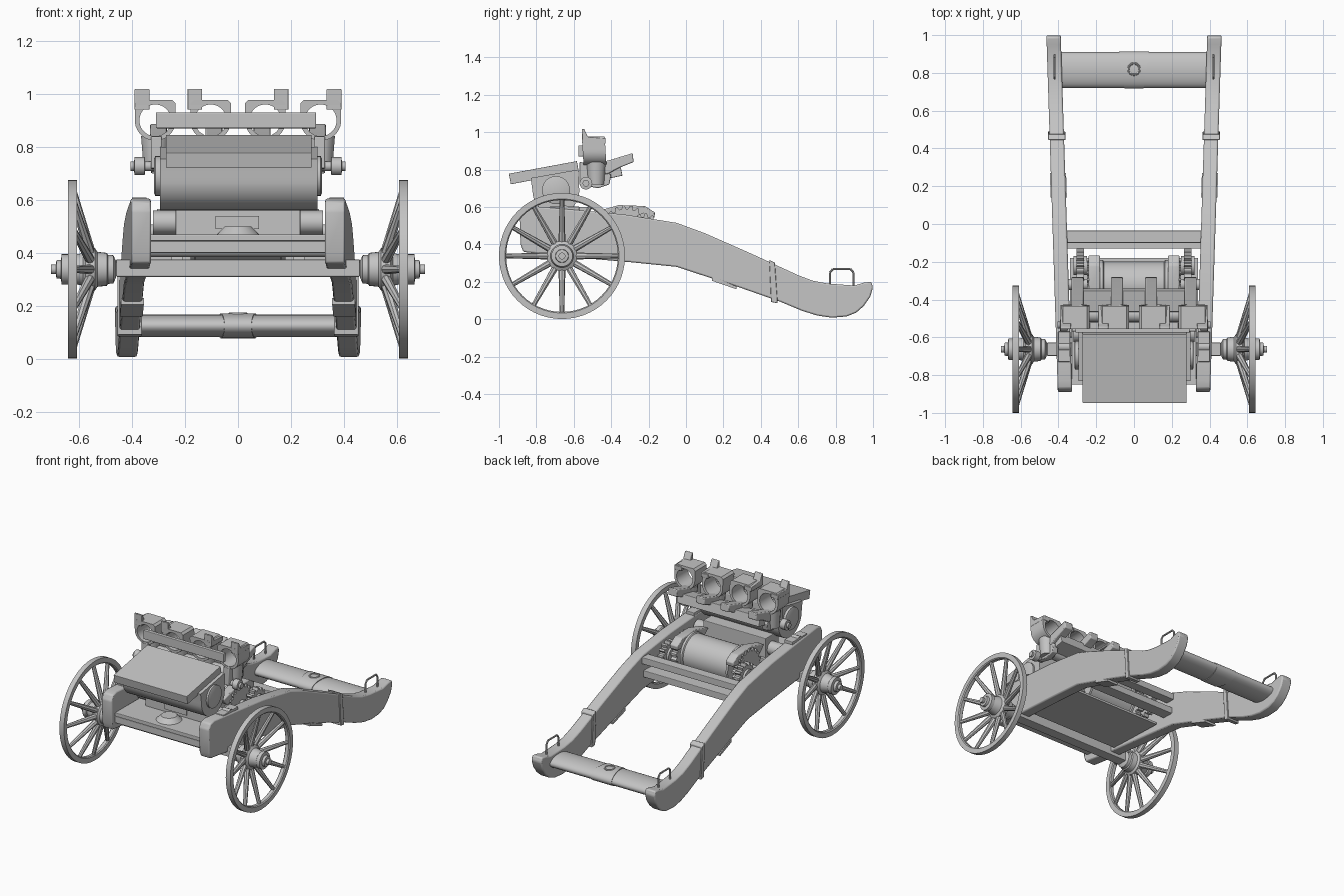
import bpy, bmesh, math
from mathutils import Vector, Matrix

if "Cube" in bpy.data.objects:
    bpy.data.objects.remove(bpy.data.objects["Cube"])

grey = bpy.data.materials.new("iron_grey")
grey.diffuse_color = (0.55, 0.55, 0.55, 1)
grey.use_nodes = True
grey.node_tree.nodes["Principled BSDF"].inputs["Base Color"].default_value = grey.diffuse_color


def finish(name, bm, smooth=True, bevel=0):
    bmesh.ops.recalc_face_normals(bm, faces=bm.faces)
    me = bpy.data.meshes.new(name)
    bm.to_mesh(me)
    bm.free()
    ob = bpy.data.objects.new(name, me)
    bpy.context.collection.objects.link(ob)
    me.materials.append(grey)
    if bevel:
        m = ob.modifiers.new("bevel", 'BEVEL')
        m.width, m.segments, m.limit_method = bevel, 2, 'ANGLE'
    if smooth:
        bpy.ops.object.select_all(action='DESELECT')
        bpy.context.view_layer.objects.active = ob
        ob.select_set(True)
        bpy.ops.object.shade_smooth_by_angle(angle=math.radians(35))
    return ob


def box(name, x0, x1, y0, y1, z0, z1, tilt=0, bevel=0.004):
    bm = bmesh.new()
    bmesh.ops.create_cube(bm, size=1)
    bmesh.ops.scale(bm, vec=(x1 - x0, y1 - y0, z1 - z0), verts=bm.verts)
    bmesh.ops.rotate(bm, matrix=Matrix.Rotation(math.radians(tilt), 3, 'X'), verts=bm.verts)
    bmesh.ops.translate(bm, vec=((x0 + x1) / 2, (y0 + y1) / 2, (z0 + z1) / 2), verts=bm.verts)
    return finish(name, bm, False, bevel)


def prism(name, pts, x0, x1, shear=None, bevel=0.0):
    """Extrude a (y, z) profile along x; shear gives an x offset per y."""
    bm = bmesh.new()
    off = shear or (lambda y: 0)
    a, b = [[bm.verts.new((x + off(y), y, z)) for y, z in pts] for x in (x0, x1)]
    bm.faces.new(a)
    bm.faces.new(b[::-1])
    for i in range(len(pts)):
        j = (i + 1) % len(pts)
        bm.faces.new((a[i], a[j], b[j], b[i]))
    return finish(name, bm, True, bevel)


def lathe(name, prof, y, z, side=1, n=28):
    """Revolve (x, radius) pairs about an axis along x."""
    bm = bmesh.new()
    rings = [[bm.verts.new((side * x, y + r * math.cos(k * math.tau / n), z + r * math.sin(k * math.tau / n)))
              for k in range(n)] for x, r in prof]
    for a, b in zip(rings, rings[1:]):
        for i in range(n):
            bm.faces.new((a[i], a[(i + 1) % n], b[(i + 1) % n], b[i]))
    bm.faces.new(rings[0])
    bm.faces.new(rings[-1])
    return finish(name, bm)


def rod(name, p, q, r0, r1=None, n=10):
    p, q = Vector(p), Vector(q)
    bm = bmesh.new()
    m = Matrix.Translation((p + q) / 2) @ (q - p).to_track_quat('Z', 'Y').to_matrix().to_4x4()
    bmesh.ops.create_cone(bm, cap_ends=True, segments=n, radius1=r0, radius2=r1 or r0,
                          depth=(q - p).length, matrix=m)
    return finish(name, bm)


def loop_ring(name, loops):
    """Closed band of quads through equal-length vertex loops."""
    bm = bmesh.new()
    rs = [[bm.verts.new(p) for p in lp] for lp in loops]
    for a, b in zip(rs, rs[1:] + rs[:1]):
        for i in range(len(a)):
            j = (i + 1) % len(a)
            bm.faces.new((a[i], a[j], b[j], b[i]))
    return finish(name, bm)


def circle(x, r, y, z, n=56):
    return [(x, y + r * math.cos(k * math.tau / n), z + r * math.sin(k * math.tau / n)) for k in range(n)]


# Curved side beams, splayed outward to the rear
cheek = [(-.89, .56), (-.87, .595), (-.83, .605), (-.6, .585), (-.33, .56), (-.05, .515), (.1, .46),
         (.35, .35), (.6, .235), (.68, .205), (.76, .19), (.9, .18), (.95, .195), (.99, .2), (1, .17),
         (.985, .12), (.95, .07), (.91, .035), (.86, .015), (.78, .008), (.7, .02), (.62, .045),
         (.5, .095), (.3, .165), (-.05, .28), (-.3, .305), (-.65, .335), (-.87, .36), (-.885, .4)]
AY, AZ, SPOKES = -.663, .338, 12
for s in (-1, 1):
    def splay(y):
        return s * (.365 + (y + .9) * .032)

    prism("side_beam", cheek, -.038, .038, splay, .008)
    # Strap around the beam, small foot block and lift handle
    prism("beam_strap", [(.445, .317), (.475, .303), (.49, .085), (.455, .092)], -.046, .046, splay, .003)
    prism("under_bracket", [(.14, .23), (.27, .175), (.27, .16), (.14, .205)], -.043, .043, splay)
    hx = splay(.83)
    hp = [(.77, .18), (.77, .25), (.785, .268), (.88, .268), (.895, .25), (.895, .18)]
    for a, b in zip(hp, hp[1:]):
        rod("lift_handle", (hx, *a), (hx, *b), .006, n=8)
    # Cap over the axle seat
    box("axle_cap", s * .37 - .032, s * .37 + .032, -.73, -.57, .575, .602)
    lathe("cap_bolt", [(.345, .025), (.40, .025)], -.65, .585, s, 14)
    # Wheel rim, tapering spokes and turned hub
    loop_ring("wheel_rim", [circle(s * x, r, AY, AZ) for x, r in
              ((.608, .337), (.642, .337), (.642, .305), (.636, .299), (.614, .299), (.608, .305))])
    for k in range(SPOKES):
        c, d = math.sin(k * math.tau / SPOKES), math.cos(k * math.tau / SPOKES)
        rod("spoke", (s * .555, AY + .06 * c, AZ + .06 * d), (s * .625, AY + .31 * c, AZ + .31 * d),
            .019, .012, 8)
    lathe("hub", [(.46, .03), (.47, .053), (.49, .055), (.495, .062), (.53, .066), (.54, .08), (.575, .08),
                  (.585, .062), (.635, .05), (.64, .057), (.665, .057), (.668, .036), (.685, .034),
                  (.687, .018), (.705, .018)], AY, AZ, s)

# Axle beam and cross timbers
box("axle_beam", -.46, .46, AY - .035, AY + .035, .31, .375)
box("front_crossbar", -.33, .33, -.85, -.79, .4, .445)
box("platform", -.33, .33, -.85, -.5, .445, .47)
box("floor_panel", -.34, .34, -.6, -.18, .338, .355, tilt=-2)
lathe("front_roller", [(-.33, .025), (.33, .025)], -.76, .41)
box("rear_upper_bar", -.365, .365, -.1, -.035, .455, .5)
box("rear_lower_bar", -.365, .365, -.13, -.05, .36, .405)
bm = bmesh.new()
bmesh.ops.create_cone(bm, cap_ends=True, segments=24, radius1=.08, radius2=.05, depth=.03,
                      matrix=Matrix.Translation((0, -.74, .485)))
finish("platform_boss", bm)
box("support_block", -.235, .235, -.66, -.52, .465, .6)
box("block_pocket_plate", -.085, .08, -.668, -.658, .49, .54, bevel=0)

# Rear roller with a close-fitting eye plate
def oval(a, b):
    return [(.815 + a * math.cos(k * math.tau / 28), .125 + b * math.sin(k * math.tau / 28)) for k in range(28)]


prism("rear_roller", oval(.095, .042), -.4, .4)
plate = prism("eye_plate", oval(.098, .047), -.065, .065)
for v in plate.data.vertices:
    v.co.x *= 1 + (v.co.y - .815) * 2.2
bpy.ops.mesh.primitive_torus_add(major_radius=.03, minor_radius=.006, major_segments=20,
                                 minor_segments=8, location=(0, .82, .17))
eye = bpy.context.object
eye.name = "towing_eye"
eye.data.materials.append(grey)

# Winding drum, toothed wheels and their arms
DY, DZ = -.32, .478
lathe("drum", [(-.18, .13), (-.165, .13), (-.16, .122), (.16, .122), (.165, .13), (.18, .13)], DY, DZ, n=40)
lathe("drum_shaft", [(-.36, .03), (.36, .03)], DY, DZ)
for s in (-1, 1):
    for x, y, z, r, n in ((.23, DY, DZ, .13, 20), (.285, -.22, .475, .09, 14)):
        teeth = []
        for k in range(n):
            for f, q in ((0, r - .018), (.2, r), (.5, r), (.7, r - .018)):
                a = (k + f) * math.tau / n
                teeth.append((y + q * math.cos(a), z + q * math.sin(a)))
        prism("gear", teeth, s * x - .02, s * x + .02)
    lathe("gear_boss", [(.25, .05), (.32, .05)], -.22, .475, s)
    prism("drum_arm", [(-.5, .57), (-.36, .61), (-.22, .605), (-.165, .57), (-.17, .54), (-.45, .52)],
          s * .21 - .03, s * .21 + .03, None, .006)
    lathe("support_lug", [(.235, .045), (.32, .045)], -.58, .515, s, 16)

# Round-bottomed housing under a sloping lid
arc = [(-.695 + .125 * math.cos(a), .685 + .125 * math.sin(a))
       for a in [-math.pi * k / 18 for k in range(19)]]
prism("housing", [(-.83, .755), (-.575, .8)] + arc, -.295, .3)
box("lid", -.272, .278, -.945, -.575, .755, .812, tilt=10.5, bevel=.002)
for s in (-1, 1):
    lathe("housing_disc", [(.29, .075), (.312, .075), (.316, .065)], -.695, .69, s)
    # Upright bracket and trunnion
    prism("side_bracket", [(-.57, .72), (-.57, .84), (-.45, .83), (-.4, .77), (-.41, .72), (-.47, .7)],
          s * .308 - .02, s * .308 + .02, None, .004)
    lathe("trunnion", [(.3, .018), (.35, .018), (.352, .034), (.39, .034), (.392, .018), (.405, .018)],
          -.535, .727, s, 16)
box("rear_crossbar", -.31, .31, -.46, -.345, .755, .82, tilt=12)
box("front_clamp_bar", -.31, .295, -.575, -.55, .87, .93)

# Four hollow clamps, each with an upright horn and a tail lever
N = 32
for s in (-1, 1):
    for cx, hx in ((.103, .163), (.312, .362)):
        outer, inner = [], []
        for k in range(N):
            a = (k + .5) * math.tau / N
            c, d = math.cos(a), math.sin(a)
            m = .077 / max(abs(c), abs(d)) if d > 0 else .077
            outer.append((s * cx + m * c, .9 + m * d))
            inner.append((s * cx + .06 * c, .9 + .06 * d))
        loop_ring("clamp", [[(x, y + (z - .9) * -.06, z) for x, z in lp] for lp, y in
                            ((outer, -.552), (outer, -.43), (inner, -.43), (inner, -.552))])
        prism("clamp_horn", [(-.557, 1.018), (-.545, 1.018), (-.525, .975), (-.43, .968), (-.43, .94), (-.555, .94)],
              s * hx - .028, s * hx + .028, None, .003)
        prism("tail_lever", [(-.5, .79), (-.5, .83), (-.41, .85), (-.285, .888), (-.28, .84), (-.36, .808), (-.42, .775)],
              s * (cx - .012) - .032, s * (cx - .012) + .032, None, .006)
        rod("clamp_post", (s * cx, -.48, .72), (s * cx, -.48, .84), .045, .055, 14)
rod("clamp_shaft", (-.33, -.48, .76), (.33, -.48, .76), .04, n=18)
